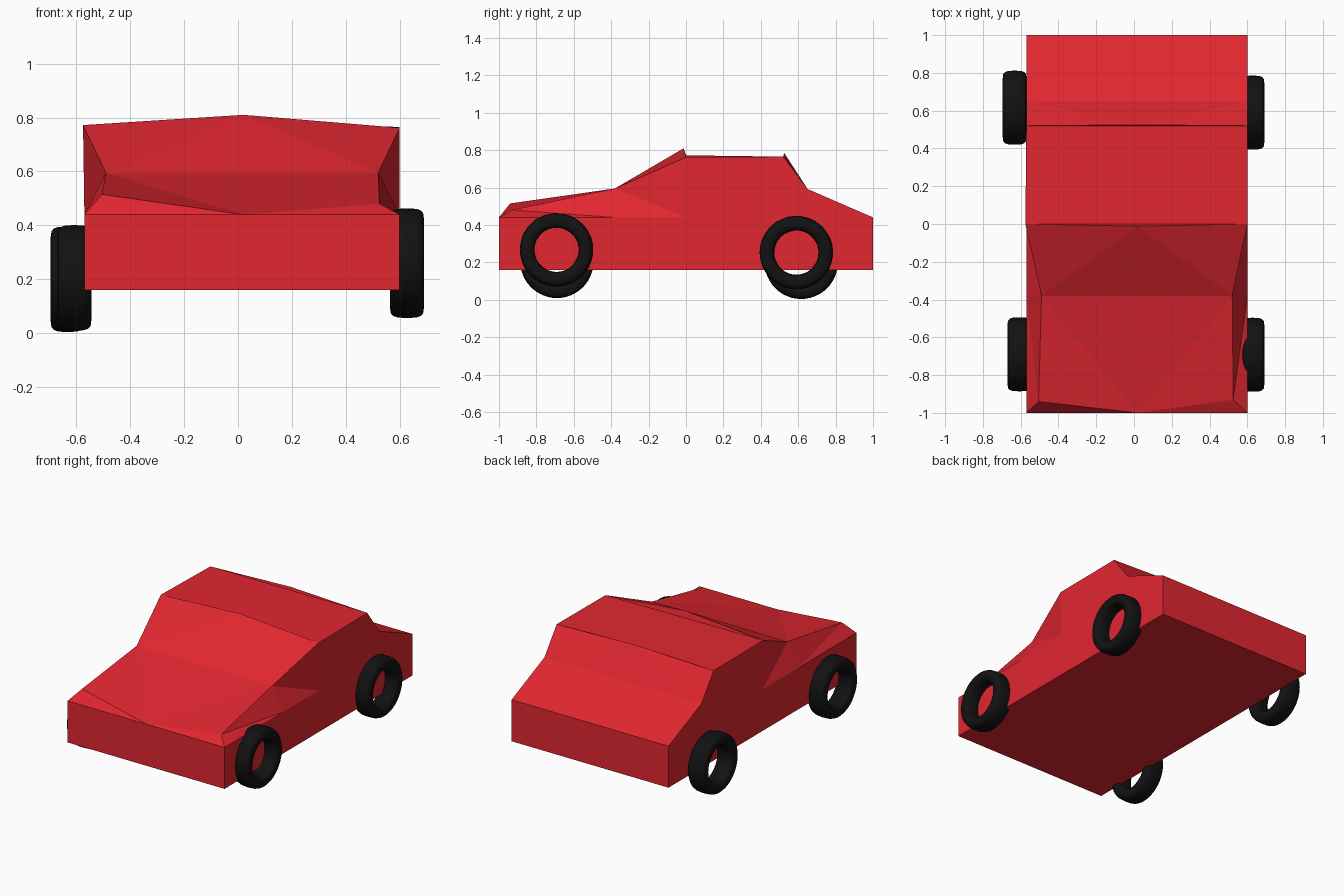
import bpy, bmesh, math

if "Cube" in bpy.data.objects:
    bpy.data.objects.remove(bpy.data.objects["Cube"])


def material(name, rgb):
    m = bpy.data.materials.new(name)
    m.diffuse_color = (*rgb, 1)
    m.use_nodes = True
    m.node_tree.nodes["Principled BSDF"].inputs["Base Color"].default_value = m.diffuse_color
    return m


RED = material("red paint", (0.76, 0.02, 0.03))
BLACK = material("black rubber", (0.006, 0.006, 0.006))


def make_object(name, bm, mat):
    bmesh.ops.recalc_face_normals(bm, faces=bm.faces)
    me = bpy.data.meshes.new(name)
    bm.to_mesh(me)
    bm.free()
    me.materials.append(mat)
    ob = bpy.data.objects.new(name, me)
    bpy.context.collection.objects.link(ob)
    return ob


# --- car body: paired left/right points (L, R) plus ridge points (M)
L, R = -0.57, 0.6
points = {
    "M_front": (0.02, -1, 0.44), "M_roof": (0.02, -0.012, 0.81), "M_back": (0.02, 0.525, 0.785),
    "L_nose": (-0.505, -0.94, 0.515), "R_nose": (0.525, -0.93, 0.48),
    "L_cowl": (-0.49, -0.38, 0.595), "R_cowl": (0.52, -0.38, 0.595),
    "L_roof": (-0.575, 0, 0.772), "R_roof": (R, 0, 0.762),
}
# outline points shared by both flat sides: (y, z)
outline = {"front_low": (-1, 0.16), "front": (-1, 0.44), "waist": (-0.38, 0.44),
           "pillar": (0, 0.44), "roof_back": (0.52, 0.765), "deck": (0.65, 0.592),
           "tail": (1, 0.44), "tail_low": (1, 0.16)}
for key, (y, z) in outline.items():
    points["L_" + key] = (L, y, z)
    points["R_" + key] = (R, y, z)

bm = bmesh.new()
v = {k: bm.verts.new(p) for k, p in points.items()}


def face(*keys):
    bm.faces.new([v[k] for k in keys])


for s in "LR":
    def side(names):
        face(*[n if n[0] == "M" else s + "_" + n for n in names.split()])
    # flat flank and rear quarter
    side("front_low front waist pillar tail tail_low")
    side("pillar roof roof_back")
    side("pillar roof_back deck")
    side("pillar deck tail")
    # pinched front fender
    side("roof cowl pillar")
    side("cowl waist pillar")
    side("cowl nose waist")
    side("nose front waist")
    # nose wedge, hood and windshield halves
    side("front nose M_front")
    side("nose cowl M_front")
    side("cowl roof M_roof")

# faces across the full width
face("M_front", "L_cowl", "R_cowl")
face("L_cowl", "R_cowl", "M_roof")
face("L_roof", "M_roof", "R_roof")
face("L_roof", "R_roof", "R_roof_back", "L_roof_back")
face("L_roof_back", "R_roof_back", "M_back")
face("L_roof_back", "M_back", "L_deck")
face("M_back", "R_roof_back", "R_deck")
face("M_back", "R_deck", "L_deck")
face("L_deck", "R_deck", "R_tail", "L_tail")
face("L_tail", "R_tail", "R_tail_low", "L_tail_low")
face("L_front_low", "R_front_low", "R_front", "M_front", "L_front")
face("L_front_low", "R_front_low", "R_tail_low", "L_tail_low")
make_object("car_body", bm, RED)


# --- tyres: rounded-rectangle ring turned about the x axis
def tyre(name, x, y, z, radius=0.157, half_h=0.039, half_w=0.063, seg=48, n=16):
    def soft(c):
        return math.copysign(abs(c) ** 0.62, c)
    bm = bmesh.new()
    rings = []
    for i in range(seg):
        a = 2 * math.pi * i / seg
        ring = []
        for j in range(n):
            t = 2 * math.pi * j / n
            r = radius + half_h * soft(math.sin(t))
            ring.append(bm.verts.new((half_w * soft(math.cos(t)), r * math.cos(a), r * math.sin(a))))
        rings.append(ring)
    for i in range(seg):
        p, q = rings[i], rings[(i + 1) % seg]
        for j in range(n):
            k = (j + 1) % n
            bm.faces.new((p[j], p[k], q[k], q[j]))
    ob = make_object(name, bm, BLACK)
    ob.location = (x, y, z)
    ob.data.shade_smooth()


tyre("front_right_tyre", 0.627, -0.692, 0.267)
tyre("back_right_tyre", 0.627, 0.59, 0.252)
tyre("front_left_tyre", -0.607, -0.69, 0.205)
tyre("back_left_tyre", -0.632, 0.616, 0.2)
